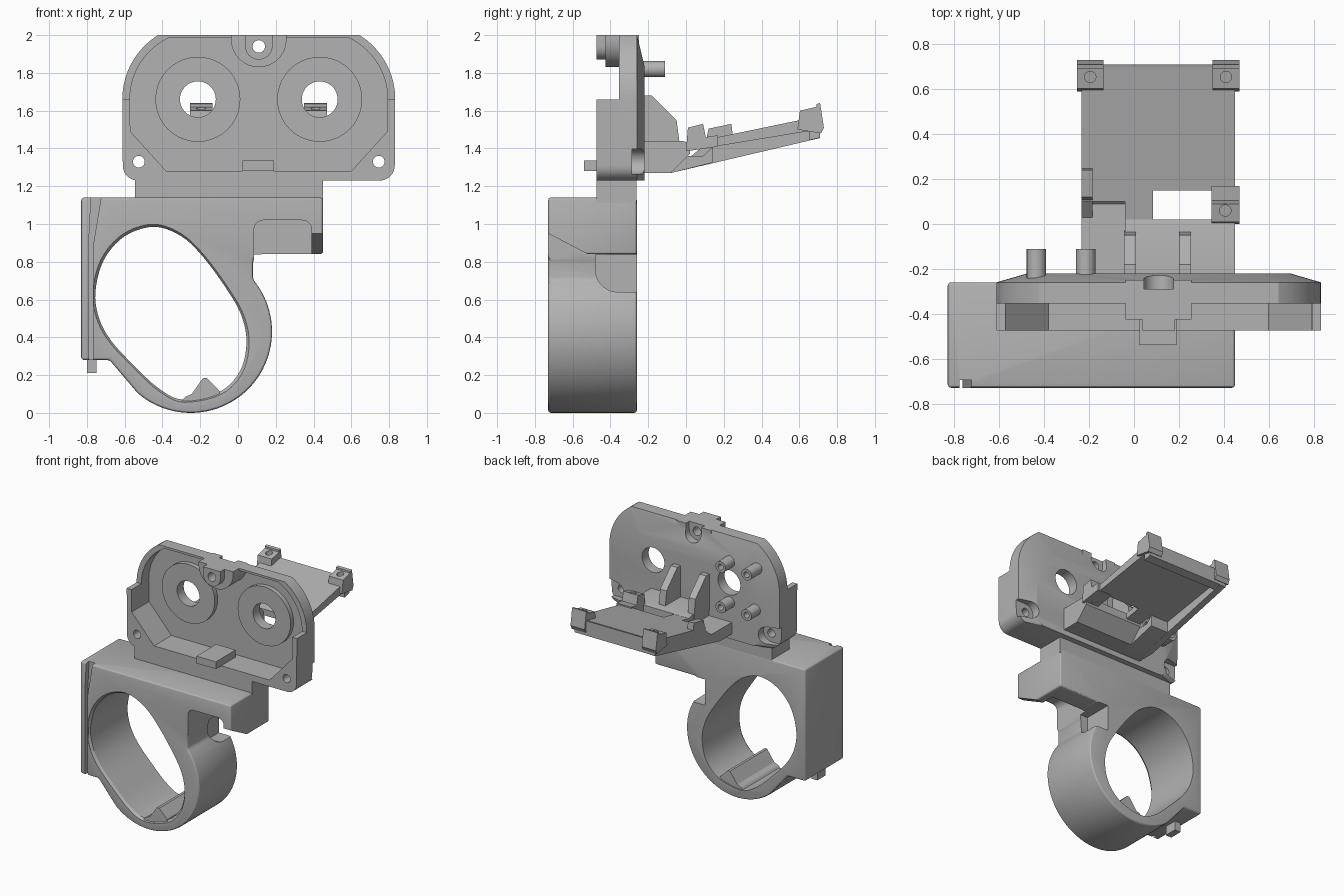
import bpy, bmesh, math
from mathutils import Vector

if "Cube" in bpy.data.objects:
    bpy.data.objects.remove(bpy.data.objects["Cube"])

grey = bpy.data.materials.new("plastic_grey")
grey.use_nodes = True
grey.diffuse_color = (0.45, 0.45, 0.45, 1)
grey.node_tree.nodes["Principled BSDF"].inputs["Base Color"].default_value = grey.diffuse_color


def loft(name, rings):
    """Solid skinned through matching rings of 3D points."""
    bm = bmesh.new()
    loops = [[bm.verts.new(p) for p in ring] for ring in rings]
    n = len(loops[0])
    for a, b in zip(loops, loops[1:]):
        for i in range(n):
            bm.faces.new((a[i], a[(i + 1) % n], b[(i + 1) % n], b[i]))
    bm.faces.new(loops[0])
    bm.faces.new(loops[-1])
    bmesh.ops.recalc_face_normals(bm, faces=bm.faces)
    mesh = bpy.data.meshes.new(name)
    bm.to_mesh(mesh)
    bm.free()
    mesh.materials.append(grey)
    ob = bpy.data.objects.new(name, mesh)
    bpy.context.collection.objects.link(ob)
    return ob


def prism(name, pts, axis, lo, hi):
    """Extrude a 2D profile along x (yz points), y (xz points) or z (xy points)."""
    place = {"x": lambda p, d: (d, p[0], p[1]),
             "y": lambda p, d: (p[0], d, p[1]),
             "z": lambda p, d: (p[0], p[1], d)}[axis]
    return loft(name, [[place(p, d) for p in pts] for d in (lo, hi)])


def box(name, x, y, z):
    return prism(name, [(x[0], z[0]), (x[1], z[0]), (x[1], z[1]), (x[0], z[1])], "y", *y)


def arc(cx, cz, r, start, end, n=24):
    angles = [math.radians(start + (end - start) * i / n) for i in range(n + 1)]
    return [(cx + r * math.cos(a), cz + r * math.sin(a)) for a in angles]


def disc(name, cx, cz, r, axis, lo, hi):
    return prism(name, arc(cx, cz, r, 0, 360, 40)[:-1], axis, lo, hi)


def apply(ob, kind, **settings):
    mod = ob.modifiers.new(kind, kind)
    for key, value in settings.items():
        setattr(mod, key, value)
    bpy.context.view_layer.objects.active = ob
    bpy.ops.object.modifier_apply(modifier=mod.name)


def combine(ob, other, how="DIFFERENCE"):
    apply(ob, "BOOLEAN", object=other, operation=how, solver="EXACT")
    bpy.data.objects.remove(other)


def spline(pts, steps=5):
    """Closed Catmull-Rom curve."""
    out, n = [], len(pts)
    for i in range(n):
        a, b, c, d = (Vector(pts[(i + k) % n]) for k in (-1, 0, 1, 2))
        for s in range(steps):
            t = s / steps
            out.append(tuple(0.5 * (2 * b + (c - a) * t + (2 * a - 5 * b + 4 * c - d) * t * t
                                    + (3 * b - a - 3 * c + d) * t ** 3)))
    return out


MID, EYE, EYE_Z = 0.11, 0.3225, 1.66
BACK = -0.22

# Housing: shell with a sloped back and an open front
side = math.degrees(math.asin(0.34 / 0.4))
right = arc(MID + 0.64, 1.31, 0.08, -90, 0, 8) + arc(MID + EYE, EYE_Z, 0.4, 0, side, 16)
outline = right + [(2 * MID - x, z) for x, z in reversed(right)]
inset = [(MID + (x - MID) * 0.81, 1.23 + (z - 1.23) * 0.79) for x, z in outline]
housing = loft("housing", [[(x, -0.475, z) for x, z in outline],
                           [(x, -0.26, z) for x, z in outline],
                           [(x, BACK, z) for x, z in inset]])
inner = [(0.6, 1.28), (0.79, 1.49)] + arc(MID + EYE, EYE_Z, 0.36, 0, 64, 14)
pocket = inner + [(2 * MID - x, z) for x, z in reversed(inner)]
combine(housing, prism("pocket", pocket, "y", -0.6, -0.265))
combine(housing, box("upper_front", (-1, 1), (-0.7, -0.355), (EYE_Z, 2.2)))

# Top screw tab, stepped
for w, drop, front in ((0.147, 1.977, -0.425), (0.073, 1.943, -0.475)):
    lobe = arc(MID, drop, w, 180, 360, 16)
    tab = prism("tab", [(MID + w, 2.0), (MID - w, 2.0)] + lobe, "y", front, -0.25)
    combine(housing, tab, "UNION")

# Washers, sight holes and screw holes with open counterbores
for s in (-1, 1):
    x = MID + s * EYE
    combine(housing, disc("washer", x, EYE_Z, 0.225, "y", -0.3, -0.25), "UNION")
    combine(housing, disc("sight_hole", x, EYE_Z, 0.095, "y", -0.8, 0))
    x = MID + s * 0.635
    combine(housing, disc("screw_hole", x, 1.33, 0.031, "y", -0.8, 0))
    mouth = arc(x, 1.33, 0.066, 90, 270, 16) if s > 0 else arc(x, 1.33, 0.066, -90, 90, 16)
    edge = x + s * 0.2
    ends = [(edge, mouth[-1][1]), (edge, mouth[0][1])]
    combine(housing, prism("counterbore", mouth + ends, "y", -0.285, 0))
combine(housing, disc("top_screw_hole", MID, 1.94, 0.033, "y", -0.8, 0))
bore = arc(MID, 1.94, 0.066, 180, 360, 16) + [(MID + 0.066, 2.2), (MID - 0.066, 2.2)]
combine(housing, prism("top_counterbore", bore, "y", -0.29, 0))
box("front_latch", (0.025, 0.19), (-0.54, -0.3), (1.28, 1.335))

# Hollow posts on the back
for x in (-0.435, -0.215):
    for z in (1.51, 1.82):
        post = disc("back_post", x, z, 0.043, "y", -0.265, -0.112)
        combine(post, disc("post_bore", x, z, 0.022, "y", -0.2, 0))

# Neck between housing and clamp
box("neck", (-0.545, 0.45), (-0.475, -0.262), (1.11, 1.26))

# Clamp: arm and ring in one profile
profile = [(-0.83, 0.28), (-0.83, 1.14), (0.45, 1.14), (0.45, 0.84), (0.11, 0.84), (0.08, 0.81)]
profile += arc(-0.25, 0.43, 0.43, 40, -131, 48) + [(-0.68, 0.28)]
clamp = prism("clamp", profile, "y", -0.73, -0.26)
apply(clamp, "BEVEL", width=0.015, segments=3, limit_method="ANGLE", angle_limit=math.radians(35))
opening = spline([(-0.445, 0.985), (-0.3, 0.935), (-0.18, 0.82), (-0.05, 0.64), (0.02, 0.51),
                  (0.045, 0.37), (0.01, 0.22), (-0.1, 0.11), (-0.29, 0.07), (-0.42, 0.13),
                  (-0.55, 0.25), (-0.67, 0.38), (-0.735, 0.5), (-0.755, 0.64),
                  (-0.71, 0.81), (-0.6, 0.935)])
flared = [(-0.355 + (x + 0.355) * 1.035, 0.53 + (z - 0.53) * 1.03) for x, z in opening]
combine(clamp, loft("opening", [[(x, y, z) for x, z in ring] for y, ring in
                                ((-0.8, flared), (-0.728, flared), (-0.71, opening), (-0.1, opening))]))
prism("ring_ridge", [(-0.31, 0.05), (-0.28, 0.085), (-0.245, 0.1), (-0.185, 0.185),
                     (-0.165, 0.185), (-0.1, 0.12), (-0.09, 0.08)], "y", -0.72, -0.27)

# Arm cuts: sloped underside, finger recess, ring notch, cable groove
combine(clamp, prism("underside", [(-0.8, 0.987), (-0.52, 0.84), (-0.52, 0.8), (-0.8, 0.8)],
                     "x", 0.085, 0.6))
recess = [(0.085, 0.8), (0.39, 0.8)] + arc(0.34, 0.97, 0.05, 0, 90, 8) + arc(0.135, 0.97, 0.05, 90, 180, 8)
combine(clamp, prism("finger_recess", recess, "y", -0.9, -0.42))
notch = arc(-0.36, 0.76, 0.12, 180, 270, 10) + [(-0.1, 0.64), (-0.1, 0.838), (-0.48, 0.838)]
combine(clamp, prism("ring_notch", notch, "x", 0.02, 0.4))
combine(clamp, prism("cable_groove", [(-0.775, 1.2), (-0.715, 1.2), (-0.765, 0.9), (-0.765, 0.2),
                                      (-0.79, 0.2), (-0.79, 0.9)], "y", -0.8, -0.695))
box("lower_peg", (-0.8, -0.75), (-0.55, -0.45), (0.21, 0.3))

# Shelf bracket: base, gussets
prism("shelf_base", [(-0.25, 1.27), (-0.08, 1.27), (0.02, 1.37), (0.02, 1.43), (-0.02, 1.44),
                     (-0.25, 1.44)], "x", -0.04, 0.45)
prism("shelf_base_low", [(-0.25, 1.27), (-0.08, 1.27), (0.14, 1.325), (0.14, 1.41), (0.09, 1.36),
                         (-0.25, 1.36)], "x", -0.235, -0.04)
for x in (-0.045, 0.2):
    prism("gusset", [(-0.25, 1.4), (-0.25, 1.68), (-0.18, 1.68), (-0.05, 1.55), (-0.03, 1.4)],
          "x", x, x + 0.055)

# Tilted shelf with window, side rail and end lip
shelf = prism("shelf", [(0, 1.385), (0, 1.425), (0.7, 1.57), (0.7, 1.5)], "x", -0.235, 0.45)
combine(shelf, box("shelf_window", (0.085, 0.345), (0.012, 0.15), (1, 2)))
combine(shelf, box("shelf_corner", (-0.3, -0.04), (-0.1, 0.1), (1, 2)))
prism("shelf_rail", [(-0.08, 1.27), (0.71, 1.455), (0.7, 1.53), (0.1, 1.42)], "x", -0.235, -0.185)
prism("shelf_lip", [(0.65, 1.443), (0.71, 1.457), (0.71, 1.57), (0.65, 1.55)], "x", -0.235, 0.45)

# Clips with screw holes
clip = [(0.59, 1.5), (0.603, 1.6), (0.69, 1.62), (0.69, 1.635), (0.71, 1.64), (0.73, 1.51), (0.715, 1.48)]
for x in (-0.255, 0.35):
    part = prism("end_clip", clip, "x", x, x + 0.12)
    combine(part, disc("clip_hole", x + 0.06, 0.655, 0.025, "z", 1, 2))
side_clip = prism("side_clip", [(0, 1.385), (0.01, 1.51), (0.09, 1.53), (0.105, 1.46),
                                (0.17, 1.47), (0.17, 1.41)], "x", 0.345, 0.47)
combine(side_clip, disc("side_clip_hole", 0.407, 0.06, 0.025, "z", 1, 2))
prism("side_stop", [(0.1, 1.42), (0.12, 1.505), (0.24, 1.53), (0.25, 1.45)], "x", -0.235, -0.185)

# Smooth the curved walls, keep edges crisp
bpy.ops.object.select_all(action="DESELECT")
for ob in bpy.context.collection.objects:
    if ob.type == "MESH" and grey.name in ob.data.materials:
        ob.select_set(True)
        bpy.context.view_layer.objects.active = ob
bpy.ops.object.shade_smooth_by_angle(angle=math.radians(25))
